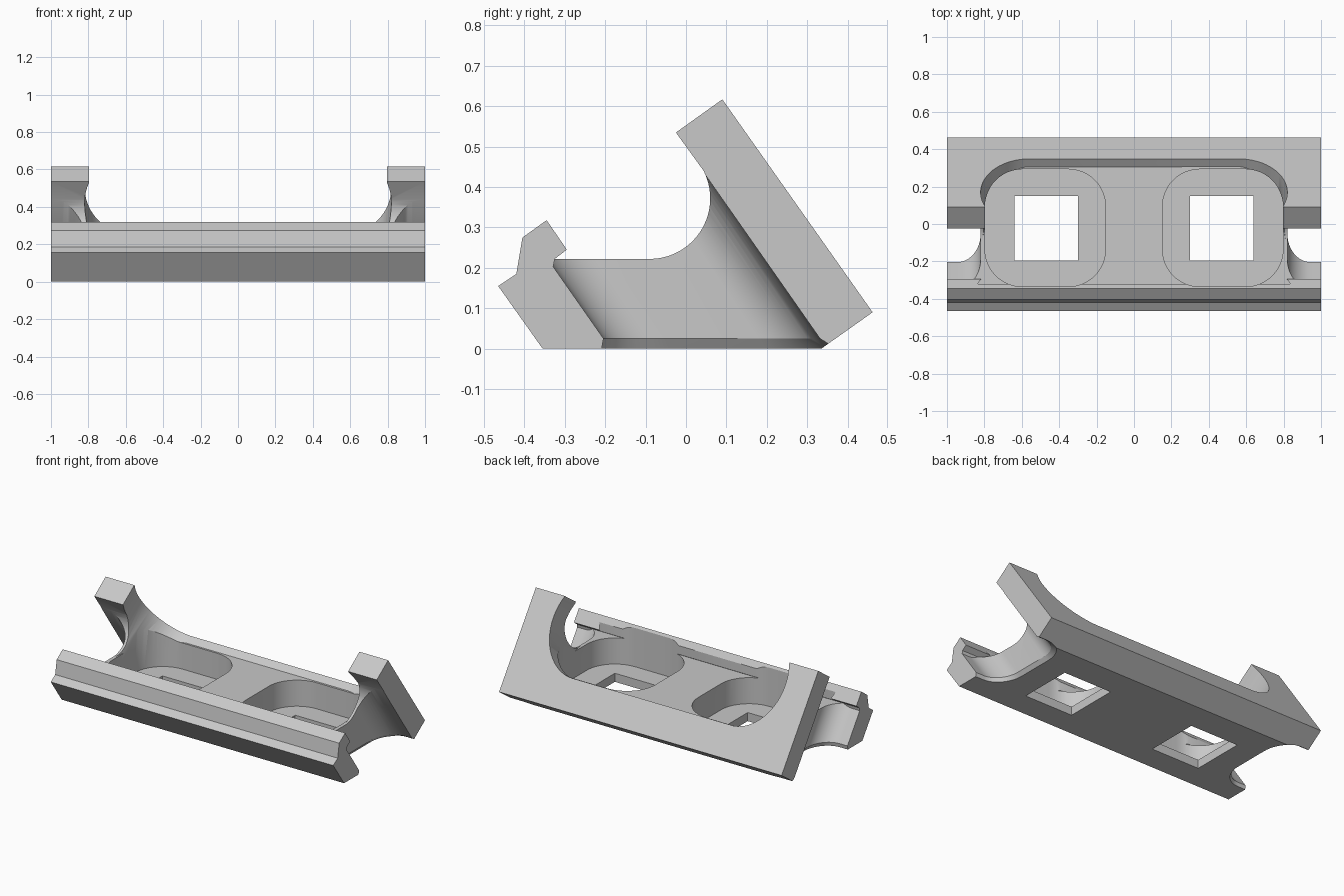
import bpy, bmesh, math

if "Cube" in bpy.data.objects:
    bpy.data.objects.remove(bpy.data.objects["Cube"])

TILT = math.radians(35)
C, S = math.cos(TILT), math.sin(TILT)
DECK, FLOOR = 0.222, 0.055

grey = bpy.data.materials.new("plain grey")
grey.use_nodes = True
grey.diffuse_color = (0.58, 0.58, 0.58, 1)
grey.node_tree.nodes["Principled BSDF"].inputs["Base Color"].default_value = (0.58, 0.58, 0.58, 1)


def loft(name, rings, min_z=None):
    """Closed solid through matching rings, optionally trimmed below min_z."""
    bm = bmesh.new()
    loops = [[bm.verts.new(p) for p in ring] for ring in rings]
    bm.faces.new(loops[0])
    bm.faces.new(loops[-1][::-1])
    for a, b in zip(loops, loops[1:]):
        for i in range(len(a)):
            j = (i + 1) % len(a)
            bm.faces.new((a[j], a[i], b[i], b[j]))
    if min_z is not None:
        bmesh.ops.bisect_plane(bm, geom=bm.verts[:] + bm.edges[:] + bm.faces[:],
                               plane_co=(0, 0, min_z), plane_no=(0, 0, 1), clear_inner=True)
        bmesh.ops.holes_fill(bm, edges=[e for e in bm.edges if e.is_boundary])
    bmesh.ops.recalc_face_normals(bm, faces=bm.faces)
    mesh = bpy.data.meshes.new(name)
    bm.to_mesh(mesh)
    bm.free()
    mesh.materials.append(grey)
    obj = bpy.data.objects.new(name, mesh)
    bpy.context.collection.objects.link(obj)
    return obj


def extrude_x(name, profile, x0, x1):
    return loft(name, [[(x, y, z) for y, z in profile] for x in (x0, x1)])


def extrude_z(name, outline, z0, z1):
    return loft(name, [[(x, y, z) for x, y in outline] for z in (z0, z1)])


def rounded_rect(x0, x1, y0, y1, r, steps=12):
    pts = []
    for k, (cx, cy) in enumerate([(x1 - r, y1 - r), (x0 + r, y1 - r), (x0 + r, y0 + r), (x1 - r, y0 + r)]):
        for i in range(steps + 1):
            a = math.pi / 2 * (k + i / steps)
            pts.append((cx + r * math.cos(a), cy + r * math.sin(a)))
    return pts


def combine(target, tool, operation="DIFFERENCE"):
    mod = target.modifiers.new("combine", "BOOLEAN")
    mod.operation, mod.solver, mod.object = operation, "EXACT", tool
    bpy.ops.object.select_all(action="DESELECT")
    bpy.context.view_layer.objects.active = target
    target.select_set(True)
    bpy.ops.object.modifier_apply(modifier=mod.name)
    bpy.data.objects.remove(tool)


# Main cradle: side profile with a round throat in front of the tilted back plate
throat = [(-0.09 + 0.15 * math.cos(a), DECK + 0.15 + 0.15 * math.sin(a))
          for a in (math.radians(-90 + 117 * i / 20) for i in range(21))]
profile = [(-0.355, 0), (-0.465, 0.155), (-0.42, 0.185), (-0.325, DECK)] + throat + [
    (-0.025, 0.535), (0.09, 0.617), (0.462, 0.09), (0.335, 0)]
cradle = extrude_x("cradle", profile, -1, 1)


# Tilted rounded scoops in both ends, flared at the underside
def scoop_ring(side, z, grow=0.0):
    ring = rounded_rect(0.82 - grow, 1.5, -0.153 - grow, 0.286 + grow, 0.125 + grow)
    return [(side * x, (n - S * z) / C, z) for x, n in ring]


for side in (-1, 1):
    combine(cradle, loft("scoop_cutter", [scoop_ring(side, -0.025, 0.036), scoop_ring(side, 0.025),
                                          scoop_ring(side, 0.75)]))

# Hooked lip along the front wall
lip = [(-0.43, 0.16), (-0.42, 0.185), (-0.405, 0.275), (-0.345, 0.318),
       (-0.295, 0.245), (-0.325, DECK), (-0.335, 0.17)]
combine(cradle, extrude_x("lip", lip, -1, 1), "UNION")

# Wide opening through the back plate, square to the plate
opening = []
for i in range(65):
    a = 2 * math.pi * i / 65
    x = 0.26 * math.cos(a) + math.copysign(0.56, math.cos(a))
    opening.append((x, 0.316 + 0.31 * math.sin(a)))
combine(cradle, loft("opening_cutter", [[(x, n * C - t * S, n * S + t * C) for x, t in opening]
                                        for n in (0.0, 0.7)], DECK))

# Straight relief behind the lip, with undercut ends
relief = [(-0.835, -0.32), (0.835, -0.32), (0.812, -0.285), (0.812, -0.1), (-0.812, -0.1), (-0.812, -0.285)]
combine(cradle, extrude_z("relief_cutter", relief, DECK, 0.4))

# Two rounded pockets, each with a square hole in its floor
for side in (-1, 1):
    pocket = [(side * x, y) for x, y in rounded_rect(0.152, 0.797, -0.335, 0.293, 0.2)]
    combine(cradle, extrude_z("pocket_cutter", pocket, FLOOR, 0.8))
    hole = [(side * x, y) for x, y in ((0.3, -0.195), (0.64, -0.195), (0.64, 0.15), (0.3, 0.15))]
    combine(cradle, extrude_z("hole_cutter", hole, -0.1, 0.12))

# Smooth curves with crisp edges
bpy.ops.object.select_all(action="DESELECT")
cradle.select_set(True)
bpy.context.view_layer.objects.active = cradle
bpy.ops.object.shade_smooth_by_angle(angle=math.radians(25))
